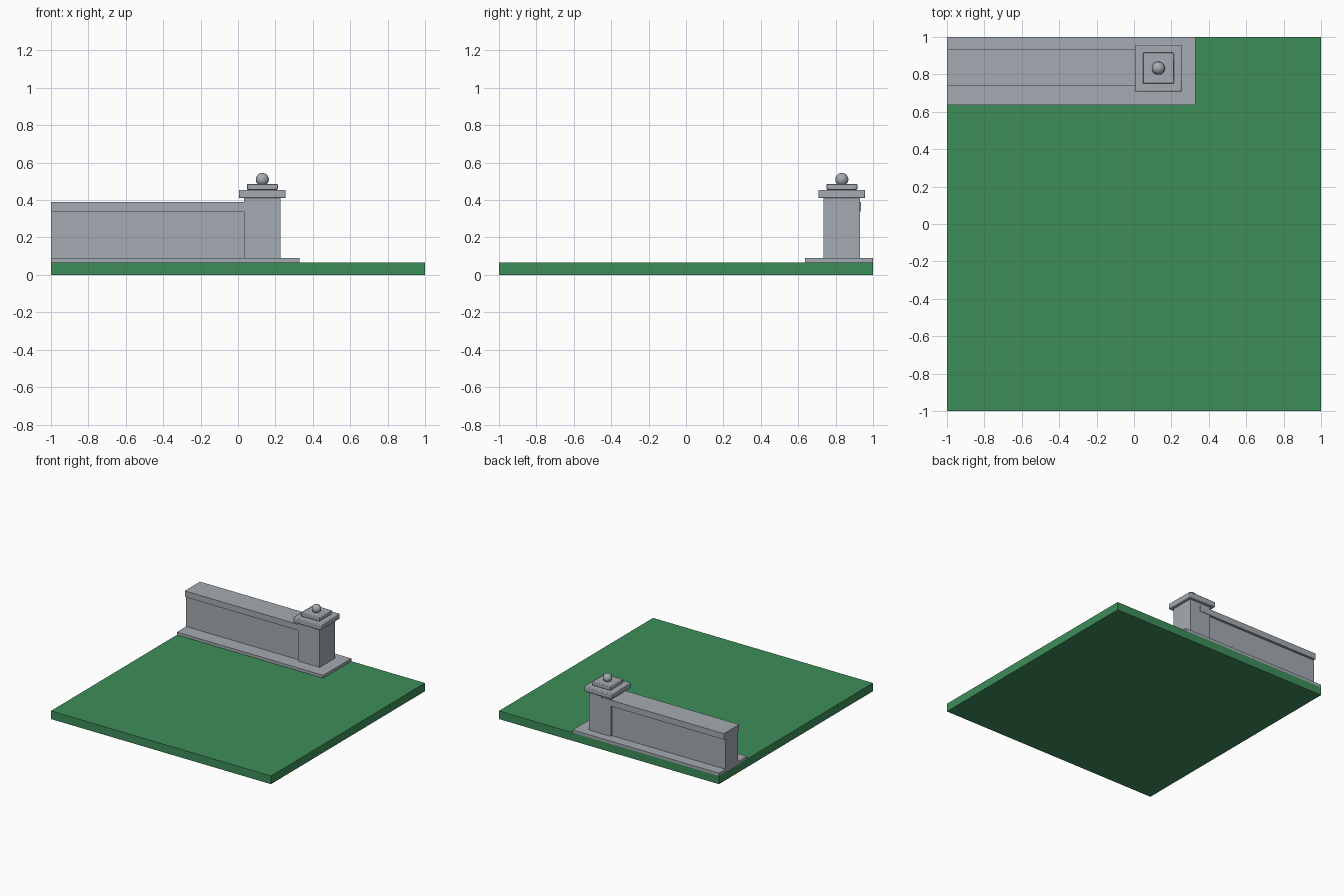
import bpy

cube = bpy.data.objects.get("Cube")
if cube:
    bpy.data.objects.remove(cube, do_unlink=True)


def make_material(name, color):
    mat = bpy.data.materials.new(name)
    mat.use_nodes = True
    mat.diffuse_color = color
    mat.node_tree.nodes["Principled BSDF"].inputs["Base Color"].default_value = color
    return mat


grass = make_material("grass green", (0.048, 0.27, 0.102, 1))
stone = make_material("stone grey", (0.376, 0.41, 0.445, 1))


def box(name, xs, ys, zs, mat, bevel=0):
    """Box given by its extent along each axis, with optional eased edges."""
    spans = (xs, ys, zs)
    bpy.ops.mesh.primitive_cube_add(size=1, location=[sum(s) / 2 for s in spans])
    obj = bpy.context.object
    obj.name = name
    obj.scale = [s[1] - s[0] for s in spans]
    bpy.ops.object.transform_apply(location=False, rotation=False, scale=True)
    obj.data.materials.append(mat)
    if bevel:
        mod = obj.modifiers.new("eased edges", "BEVEL")
        mod.width = bevel
        mod.segments = 2
        bpy.ops.object.shade_smooth_by_angle()
    return obj


PX, PY = 0.13, 0.833          # pillar centre
GROUND, BASE = 0.067, 0.09    # top of lawn, top of plinth


def pillar_block(name, half, zs, bevel=0):
    box(name, (PX - half, PX + half), (PY - half, PY + half), zs, stone, bevel)


# Lawn slab
box("lawn", (-1, 1), (-1, 1), (0, GROUND), grass)

# Low plinths under wall and pillar
box("wall_plinth", (-1, PX), (0.635, 1), (GROUND, BASE), stone)
box("pillar_plinth", (PX, 0.33), (0.635, 1), (GROUND, BASE), stone)

# Wall with overhanging coping
box("wall", (-1, PX), (0.755, 0.915), (BASE, 0.34), stone)
box("wall_coping", (-1, PX), (0.737, 0.935), (0.34, 0.39), stone)

# Pillar with stepped cap
pillar_block("pillar", 0.098, (BASE, 0.41))
pillar_block("pillar_cap", 0.125, (0.41, 0.455), 0.006)
pillar_block("pillar_cap_step", 0.083, (0.455, 0.487), 0.005)

# Ball finial
bpy.ops.mesh.primitive_uv_sphere_add(segments=32, ring_count=16, radius=0.035,
                                     location=(PX, PY, 0.51))
ball = bpy.context.object
ball.name = "ball_finial"
ball.data.materials.append(stone)
bpy.ops.object.shade_smooth_by_angle()
